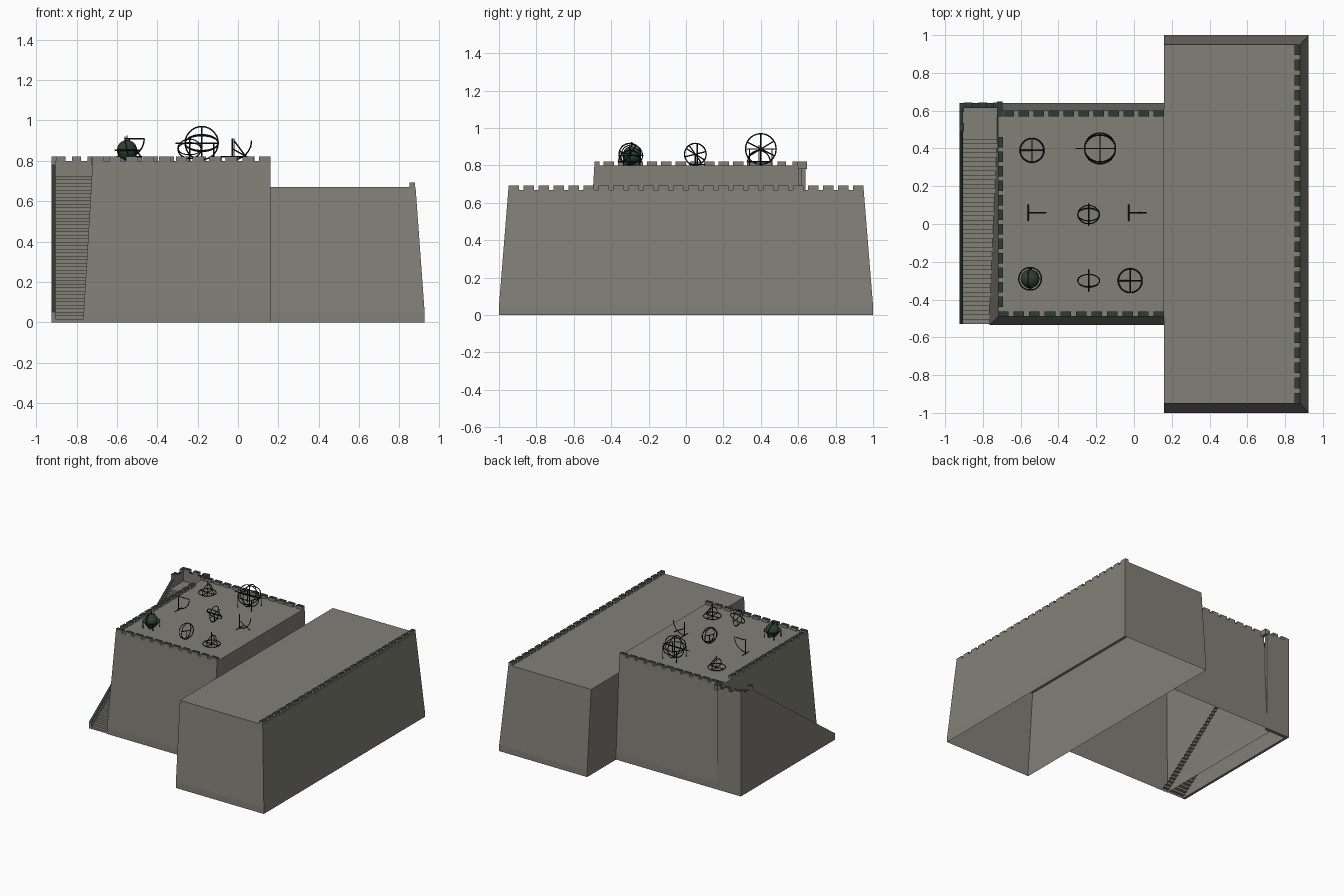
import bpy, bmesh
from math import radians, cos, sin, pi
from mathutils import Vector

if "Cube" in bpy.data.objects:
    bpy.data.objects.remove(bpy.data.objects["Cube"], do_unlink=True)


def material(name, rgb):
    m = bpy.data.materials.new(name)
    m.use_nodes = True
    m.diffuse_color = (*rgb, 1)
    bsdf = next(n for n in m.node_tree.nodes if n.type == 'BSDF_PRINCIPLED')
    bsdf.inputs["Base Color"].default_value = (*rgb, 1)
    bsdf.inputs["Roughness"].default_value = 0.9
    return m


STONE = material("grey stone", (0.22, 0.215, 0.185))
GREEN = material("dark green", (0.026, 0.048, 0.035))
METAL = material("blackened metal", (0.01, 0.016, 0.013))


def finish(bm, name, *mats):
    mesh = bpy.data.meshes.new(name)
    bm.to_mesh(mesh)
    bm.free()
    for m in mats:
        mesh.materials.append(m)
    ob = bpy.data.objects.new(name, mesh)
    bpy.context.collection.objects.link(ob)
    return ob


def add_box(bm, x0, x1, y0, y1, z0, z1):
    made = bmesh.ops.create_cube(bm, size=1)["verts"]
    for v in made:
        v.co = ((x0 + x1) / 2 + v.co.x * (x1 - x0),
                (y0 + y1) / 2 + v.co.y * (y1 - y0),
                (z0 + z1) / 2 + v.co.z * (z1 - z0))


def paint_tops(bm):
    bm.normal_update()
    for f in bm.faces:
        f.material_index = 1 if f.normal.z > 0.3 else 0


# Hollow building shells: upright plinth, sloping walls, flat roof, open below
def shell(name, low, high, top, plinth=0.05):
    bm = bmesh.new()
    rings = []
    for (x0, x1, y0, y1), z in ((low, 0), (low, plinth), (high, top)):
        rings.append([bm.verts.new((x, y, z)) for x, y in
                      ((x0, y0), (x1, y0), (x1, y1), (x0, y1))])
    for a, b in zip(rings, rings[1:]):
        for i in range(4):
            j = (i + 1) % 4
            bm.faces.new((a[i], a[j], b[j], b[i]))
    bm.faces.new(rings[-1])
    return finish(bm, name, STONE)


shell("long_hall", (0.16, 0.925, -1, 1), (0.16, 0.88, -0.95, 0.95), 0.67)
shell("main_tower", (-0.765, 0.16, -0.535, 0.64), (-0.72, 0.16, -0.49, 0.6), 0.8)


# Battlement rows: evenly spaced merlons along one axis
def battlement(name, axis, start, end, near, far, z, size=0.056, pitch=0.08):
    bm = bmesh.new()
    n = round((end - start + pitch - size) / pitch)
    step = (end - start - size) / (n - 1)
    for i in range(n):
        a = start + i * step
        if axis == 'x':
            add_box(bm, a, a + size, near, far, z, z + 0.022)
        else:
            add_box(bm, near, far, a, a + size, z, z + 0.022)
    paint_tops(bm)
    return finish(bm, name, STONE, GREEN)


battlement("hall_battlement", 'y', -0.95, 0.95, 0.85, 0.878, 0.67)
battlement("tower_front_battlement", 'x', -0.72, 0.16, -0.49, -0.463, 0.8)
battlement("tower_back_battlement", 'x', -0.69, 0.16, 0.57, 0.6, 0.8)
battlement("tower_side_battlement", 'y', -0.44, 0.46, -0.72, -0.693, 0.8)
battlement("landing_side_battlement", 'y', 0.49, 0.64, -0.925, -0.9, 0.8, 0.045)
battlement("landing_back_battlement", 'x', -0.9, -0.7, 0.615, 0.642, 0.8, 0.045)

# Long stair rising to a landing
STEPS, FOOT, HEAD, RISE = 42, -0.53, 0.47, 0.725
bm = bmesh.new()
path = []
for i in range(STEPS):
    y = FOOT + (HEAD - FOOT) * i / STEPS
    path += [(y, RISE * i / STEPS), (y, RISE * (i + 1) / STEPS)]
path.append((0.615, RISE))
left = [bm.verts.new((-0.907, y, z)) for y, z in path]
right = [bm.verts.new((-0.715, y, z)) for y, z in path]
for i in range(len(path) - 1):
    bm.faces.new((left[i], right[i], right[i + 1], left[i + 1]))
finish(bm, "stair", STONE)

# Outer stair wall with a sloping coping
bm = bmesh.new()
side = [(-0.53, 0), (0.64, 0), (0.64, 0.8), (0.49, 0.8), (0.49, 0.78), (-0.53, 0.05)]
face = bm.faces.new([bm.verts.new((-0.925, y, z)) for y, z in side])
new = bmesh.ops.extrude_face_region(bm, geom=[face])["geom"]
bmesh.ops.translate(bm, vec=(0.02, 0, 0),
                    verts=[v for v in new if isinstance(v, bmesh.types.BMVert)])
bmesh.ops.recalc_face_normals(bm, faces=bm.faces)
paint_tops(bm)
finish(bm, "stair_outer_wall", STONE, GREEN)

# Back wall of the landing and the corner post
bm = bmesh.new()
add_box(bm, -0.905, -0.72, 0.615, 0.64, 0, 0.8)
add_box(bm, -0.725, -0.697, 0.57, 0.648, 0.78, 0.822)
paint_tops(bm)
finish(bm, "landing_back_wall", STONE, GREEN)


# Rooftop instruments: rings, arcs and rods
def wire(name, points, closed=False, radius=0.0035):
    cu = bpy.data.curves.new(name, 'CURVE')
    cu.dimensions = '3D'
    cu.bevel_depth = radius
    cu.bevel_resolution = 0
    cu.use_fill_caps = True
    sp = cu.splines.new('POLY')
    sp.points.add(len(points) - 1)
    for p, co in zip(sp.points, points):
        p.co = (*co, 1)
    sp.use_cyclic_u = closed
    cu.materials.append(METAL)
    ob = bpy.data.objects.new(name, cu)
    bpy.context.collection.objects.link(ob)
    return ob


def ring(name, centre, r, axis, start=0, sweep=360):
    c, axis = Vector(centre), Vector(axis).normalized()
    u = axis.orthogonal().normalized()
    if abs(axis.z) < 0.9:
        u = axis.cross(Vector((0, 0, 1))).normalized()
    w = axis.cross(u)
    full = sweep == 360
    n = 28
    pts = []
    for i in range(n if full else n + 1):
        t = radians(start + sweep * i / n)
        pts.append(c + r * (cos(t) * u + sin(t) * w))
    return wire(name, pts, full)


def cross(name, x, y, z, r):
    wire(name + "_bar_x", [(x - r, y, z), (x + r, y, z)])
    wire(name + "_bar_y", [(x, y - r, z), (x, y + r, z)])


def legs(name, x, y, r, z, count=4):
    for i in range(count):
        t = 2 * pi * i / count + pi / 4
        px, py = x + r * cos(t), y + r * sin(t)
        wire(name + "_leg", [(px, py, 0.8), (px, py, z)])


# Horizontal dials with a crossed base and upright rings
for name, x, y in (("back_dial", -0.54, 0.39), ("front_dial", -0.02, -0.3)):
    ring(name + "_ring", (x, y, 0.82), 0.063, (0, 0, 1))
    cross(name, x, y, 0.82, 0.063)
    wire(name + "_post", [(x, y, 0.8), (x, y, 0.91)])
    ring(name + "_arch", (x, y, 0.82), 0.06, (1, 0, 0), 0, -180)
    wire(name + "_brace", [(x, y, 0.9), (x + 0.06, y, 0.82)])

# Great armillary sphere
bx, by, bz = -0.18, 0.4, 0.888
for axis in ((0, 0, 1), (0, 1, 0), (1, 0, 0), (0, 0.5, 1), (0, -0.6, 1)):
    ring("armillary_ring", (bx, by, bz), 0.082, axis)
wire("armillary_axis", [(bx - 0.13, by, bz), (bx + 0.085, by, bz)])
wire("armillary_post", [(bx, by, 0.8), (bx, by, 0.965)])
legs("armillary", bx, by, 0.085, bz)

# Upright quadrants
for name, x, y, h in (("side_quadrant", -0.56, 0.06, 0.12), ("hall_quadrant", -0.028, 0.06, 0.11)):
    wire(name + "_post", [(x, y, 0.8), (x, y, 0.8 + h)])
    wire(name + "_foot", [(x, y - 0.043, 0.805), (x, y + 0.043, 0.805)])
    top = 0.8 + h - 0.01
    wire(name + "_arm", [(x, y, top), (x + 0.095, y, top)] if h > 0.115
         else [(x, y, top - 0.04), (x + 0.09, y, 0.81)])
    wire(name + "_arc", [(x + 0.095 * cos(t), y, top - 0.095 * sin(t))
                         for t in [i * pi / 20 for i in range(11)]])

# Tilted ring instruments
for name, x, y, tilt in (("centre_ring", -0.24, 0.05, 0.7), ("front_ring", -0.24, -0.3, -0.7)):
    ring(name + "_tilted", (x, y, 0.86), 0.058, (0, 1, tilt))
    ring(name + "_meridian", (x, y, 0.86), 0.058, (1, 0, 0))
    wire(name + "_axis", [(x, y - 0.055, 0.86 - tilt * 0.02), (x, y + 0.055, 0.86 + tilt * 0.02)])
    wire(name + "_post", [(x, y, 0.8), (x, y, 0.86)])
ring("centre_ring_band", (-0.24, 0.05, 0.86), 0.057, (0, 1, 1.6))

# Celestial globe in its frame
gx, gy, gz = -0.55, -0.29, 0.853
bm = bmesh.new()
bmesh.ops.create_uvsphere(bm, u_segments=20, v_segments=12, radius=0.05)
bmesh.ops.translate(bm, verts=bm.verts, vec=(gx, gy, gz))
for f in bm.faces:
    f.smooth = True
finish(bm, "celestial_globe", GREEN)
ring("globe_horizon", (gx, gy, gz), 0.06, (0, 0, 1))
ring("globe_meridian", (gx, gy, gz), 0.058, (1, 0, 0.2))
legs("globe", gx, gy, 0.06, gz)
wire("globe_pin", [(gx, gy, gz), (gx, gy, 0.925)])
